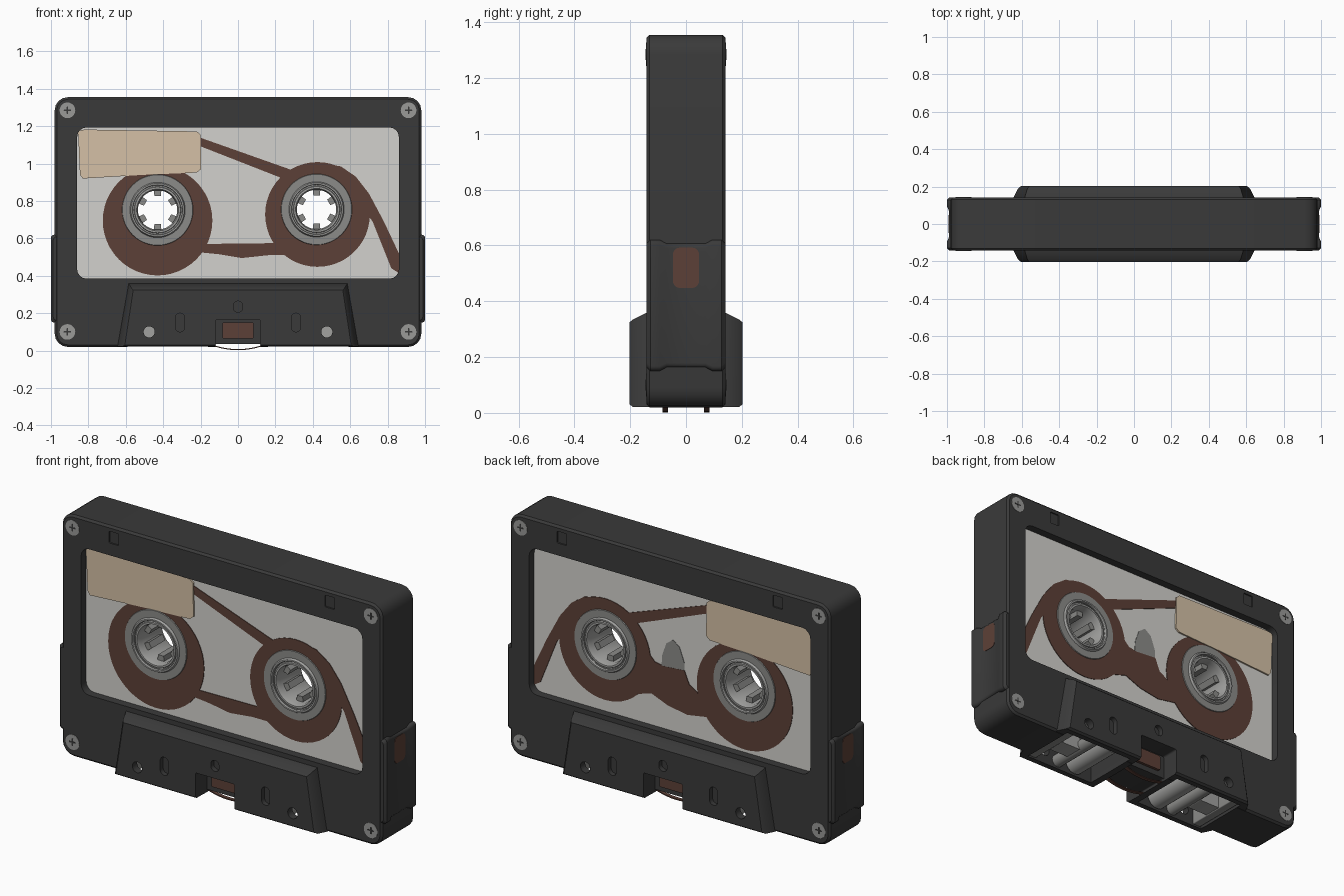
import bpy, bmesh
from math import sin, cos, pi, radians

old = bpy.data.objects.get("Cube")
if old:
    bpy.data.objects.remove(old, do_unlink=True)


def material(name, rgb):
    m = bpy.data.materials.new(name)
    m.use_nodes = True
    m.diffuse_color = (*rgb, 1)
    bsdf = m.node_tree.nodes["Principled BSDF"]
    bsdf.inputs["Base Color"].default_value = (*rgb, 1)
    bsdf.inputs["Roughness"].default_value = 0.7
    return m


BLACK = material("charcoal plastic", (0.042, 0.042, 0.042))
PANEL = material("pale grey window", (0.65, 0.64, 0.61))
BROWN = material("brown tape", (0.108, 0.051, 0.038))
CREAM = material("cream paper", (0.66, 0.53, 0.38))
RING = material("mid grey ring", (0.26, 0.26, 0.25))
HUB = material("light grey hub", (0.36, 0.36, 0.35))
STEEL = material("screw grey", (0.32, 0.32, 0.31))


# Outlines in the x-z plane
def circle(cx, cz, r, n=48):
    return [(cx + r * cos(2 * pi * i / n), cz + r * sin(2 * pi * i / n)) for i in range(n)]


def rounded(cx, cz, w, h, r, n=5):
    pts = []
    for k, (sx, sz) in enumerate([(1, 1), (-1, 1), (-1, -1), (1, -1)]):
        for i in range(n):
            a = pi / 2 * (k + i / (n - 1))
            pts.append((cx + sx * (w / 2 - r) + r * cos(a), cz + sz * (h / 2 - r) + r * sin(a)))
    return pts


def loft(name, rings, mat, closed=False):
    """Skin a list of (y, outline) rings; closed rings make a hollow ring."""
    bm = bmesh.new()
    loops = [[bm.verts.new((x, y, z)) for x, z in pts] for y, pts in rings]
    pairs = list(zip(loops, loops[1:]))
    if closed:
        pairs.append((loops[-1], loops[0]))
    else:
        bm.faces.new(loops[0])
        bm.faces.new(loops[-1])
    n = len(loops[0])
    for a, b in pairs:
        for i in range(n):
            j = (i + 1) % n
            bm.faces.new((a[i], a[j], b[j], b[i]))
    bmesh.ops.recalc_face_normals(bm, faces=bm.faces)
    mesh = bpy.data.meshes.new(name)
    bm.to_mesh(mesh)
    bm.free()
    mesh.materials.append(mat)
    ob = bpy.data.objects.new(name, mesh)
    bpy.context.collection.objects.link(ob)
    return ob


def prism(name, pts, y0, y1, mat):
    return loft(name, [(y0, pts), (y1, pts)], mat)


def cut(targets, pts, y0, y1):
    cutter = prism("cutter", pts, y0, y1, BLACK)
    cutter.hide_render = True
    for ob in targets:
        mod = ob.modifiers.new("cut", "BOOLEAN")
        mod.operation, mod.solver, mod.object = "DIFFERENCE", "EXACT", cutter
        bpy.context.view_layer.objects.active = ob
        bpy.ops.object.modifier_apply(modifier=mod.name)
    bpy.data.objects.remove(cutter, do_unlink=True)


# Shell with softened front and back edges
def shell_outline(inset):
    return rounded(0, 0.6875, 1.96 - 2 * inset, 1.335 - 2 * inset, 0.07 - inset)


body = loft("shell", [(-0.142, shell_outline(0.011)), (-0.131, shell_outline(0)),
                      (0.131, shell_outline(0)), (0.142, shell_outline(0.011))], BLACK)

# Thicker lower section
wide = [(-0.645, 0.021), (0.645, 0.021), (0.585, 0.36), (-0.585, 0.36)]
mid = [(-0.62, 0.021), (0.62, 0.021), (0.57, 0.335), (-0.57, 0.335)]
narrow = [(-0.605, 0.03), (0.605, 0.03), (0.56, 0.325), (-0.56, 0.325)]
hump = loft("lower_section", [(-0.202, narrow), (-0.19, mid), (-0.14, wide),
                              (0.14, wide), (0.19, mid), (0.202, narrow)], BLACK)

# Window opening, bottom notch and pockets
cut([body], rounded(0, 0.789, 1.72, 0.808, 0.05), -0.3, 0.3)
both = [body, hump]
cut(both, rounded(0, -0.03, 0.24, 0.13, 0.005), -0.3, 0.3)
for s in (-1, 1):
    cut(both, rounded(0, 0.08, 0.24, 0.17, 0.01), s * 0.1, s * 0.3)
    cut(both, rounded(s * 0.375, 0.06, 0.43, 0.17, 0.02), -0.16, 0.16)
    cut(both, circle(s * 0.475, 0.1, 0.03, 20), -0.3, 0.3)
    for side in (-1, 1):
        cut([hump], rounded(s * 0.31, 0.15, 0.05, 0.1, 0.024), side * 0.175, side * 0.3)
        cut([body], rounded(s * 0.66, 1.293, 0.06, 0.065, 0.006), side * 0.134, side * 0.3)
    cut([hump], rounded(0, 0.235, 0.05, 0.06, 0.024), s * 0.175, s * 0.3)

# Grip swellings with a shallow channel, and brown patches on the narrow sides
for s, word in ((1, "left"), (-1, "right")):
    def grip(reach):
        return rounded(s * 0.95, 0.385, 2 * (reach - 0.95), 0.41 + 2 * (reach - 0.97), 0.018)
    half = [(0.141, 0.988), (0.128, 1.0), (0.095, 1.0), (0.07, 0.989)]
    loft(word + "_grip", [(-y, grip(x)) for y, x in half]
         + [(y, grip(x)) for y, x in reversed(half)], BLACK)
    patch = prism(word + "_side_patch", rounded(0, 0.52, 0.094, 0.145, 0.025),
                  -s * 0.985, -s * 0.991, BROWN)
    patch.rotation_euler.z = radians(90)

# Window slab with hub holes
HUBS = (("right", -0.43, 0.752, -0.43, 0.695, 0.293), ("left", 0.42, 0.755, 0.425, 0.728, 0.28))
slab = prism("window_panel", rounded(0, 0.789, 1.74, 0.828, 0.05), -0.098, 0.098, PANEL)
for _, x, z, *_rest in HUBS:
    cut([slab], circle(x, z, 0.15), -0.3, 0.3)

# Reels: outer collar, raised hub tube and six drive teeth
for word, x, z, *_rest in HUBS:
    loft(word + "_collar", [(y, circle(x, z, r)) for r, y in
         ((0.13, 0.106), (0.188, 0.106), (0.192, 0.097), (0.192, -0.097),
          (0.188, -0.106), (0.13, -0.106))], RING, True)
    side = [(0.105, 0.085), (0.112, 0.108), (0.122, 0.108), (0.125, 0.1),
            (0.131, 0.1), (0.134, 0.117), (0.142, 0.117), (0.15, 0.102)]
    profile = side + [(r, -y) for r, y in reversed(side)]
    loft(word + "_hub", [(y, circle(x, z, r)) for r, y in profile], HUB, True)
    for k in range(6):
        a = radians(90 + 60 * k)
        tooth = [(x + r * cos(a) - t * sin(a), z + r * sin(a) + t * cos(a))
                 for r, t in ((0.11, 0.021), (0.075, 0.017), (0.075, -0.017), (0.11, -0.021))]
        prism(f"{word}_tooth_{k + 1}", tooth, -0.06, 0.06, RING)

# Tape, paper and screws on both faces
upper_run = [(-0.22, 1.145), (-0.22, 1.1), (0.24, 0.92), (0.36, 0.94)]
side_run = [(0.46, 1.0), (0.55, 0.985), (0.63, 0.93), (0.7, 0.84), (0.78, 0.69), (0.86, 0.52),
            (0.86, 0.415), (0.82, 0.44), (0.72, 0.69), (0.65, 0.78), (0.5, 0.9)]
front_run = [(-0.21, 0.57), (0.22, 0.575), (0.25, 0.51), (0.16, 0.51),
             (0.02, 0.495), (-0.1, 0.515), (-0.25, 0.53)]
back_run = [(0.17, 0.79), (0.12, 0.74), (0.07, 0.73), (-0.06, 0.74), (-0.09, 0.67), (-0.14, 0.64),
            (-0.2, 0.52), (-0.08, 0.5), (0.04, 0.52), (0.14, 0.56), (0.24, 0.53)]
back_mark = [(0.08, 0.72), (0.075, 0.79), (0.05, 0.86), (0.01, 0.89), (-0.03, 0.86),
             (-0.06, 0.78), (-0.06, 0.72)]
paper = [(-0.855, 1.175), (-0.82, 1.182), (-0.22, 1.172), (-0.2, 1.155), (-0.198, 0.97),
         (-0.22, 0.952), (-0.5, 0.94), (-0.83, 0.92), (-0.845, 0.94)]
for s, face in ((-1, "front"), (1, "back")):
    y0, y1 = s * 0.097, s * 0.1015
    for word, x, z, cx, cz, r in HUBS:
        inner, outer = circle(x, z, 0.155), circle(cx, cz, r)
        loft(f"{face}_{word}_tape_pack", [(y0, inner), (y0, outer), (y1, outer), (y1, inner)],
             BROWN, True)
    prism(face + "_upper_tape_run", upper_run, y0, y1, BROWN)
    prism(face + "_side_tape_run", side_run, y0, y1, BROWN)
    prism(face + "_lower_tape_run", front_run if s < 0 else back_run, y0, y1, BROWN)
    prism(face + "_paper_label", paper, s * 0.098, s * 0.107, CREAM)
    for i, x in enumerate((-0.912, 0.912)):
        for j, z in enumerate((0.1, 1.285)):
            prism(f"{face}_screw_{i}{j}", circle(x, z, 0.042, 20), s * 0.138, s * 0.144, STEEL)
            for w, h in ((0.04, 0.008), (0.008, 0.04)):
                prism(f"{face}_screw_slot_{i}{j}", rounded(x, z, w, h, 0.002, 2),
                      s * 0.14, s * 0.145, BLACK)
    # Exposed tape loop and pressure pad in the notch
    arc = [(-0.13 + 0.026 * i, 0.002 + 0.022 * ((i - 5) / 5) ** 2) for i in range(11)]
    prism(face + "_tape_loop", arc + [(x, z + 0.006) for x, z in reversed(arc)],
          s * 0.065, s * 0.085, BROWN)
    prism(face + "_pressure_pad", rounded(0, 0.108, 0.165, 0.085, 0.006), s * 0.09, s * 0.115, BROWN)
prism("back_window_mark", back_mark, 0.097, 0.1005, RING)

# Guide rollers, posts and ceiling inside the bottom pockets
for s, word in ((1, "left"), (-1, "right")):
    prism(word + "_pocket_ceiling", rounded(s * 0.375, 0.134, 0.425, 0.012, 0.002), -0.158, 0.158, HUB)
    prism(word + "_guide_roller", circle(s * 0.28, 0.085, 0.06, 24), -0.15, 0.15, HUB)
    prism(word + "_guide_post", circle(s * 0.39, 0.065, 0.035, 16), -0.158, 0.158, RING)
    prism(word + "_guide_rib", rounded(s * 0.56, 0.085, 0.05, 0.11, 0.005), -0.158, 0.158, RING)
    prism(word + "_centre_web", rounded(s * 0.475, 0.085, 0.13, 0.1, 0.005), -0.05, 0.05, HUB)

# Smooth curved faces, keep edges sharp
bpy.ops.object.select_all(action="DESELECT")
for ob in bpy.context.collection.objects:
    if ob.type == "MESH":
        ob.select_set(True)
        bpy.context.view_layer.objects.active = ob
bpy.ops.object.shade_smooth_by_angle(angle=radians(35))
